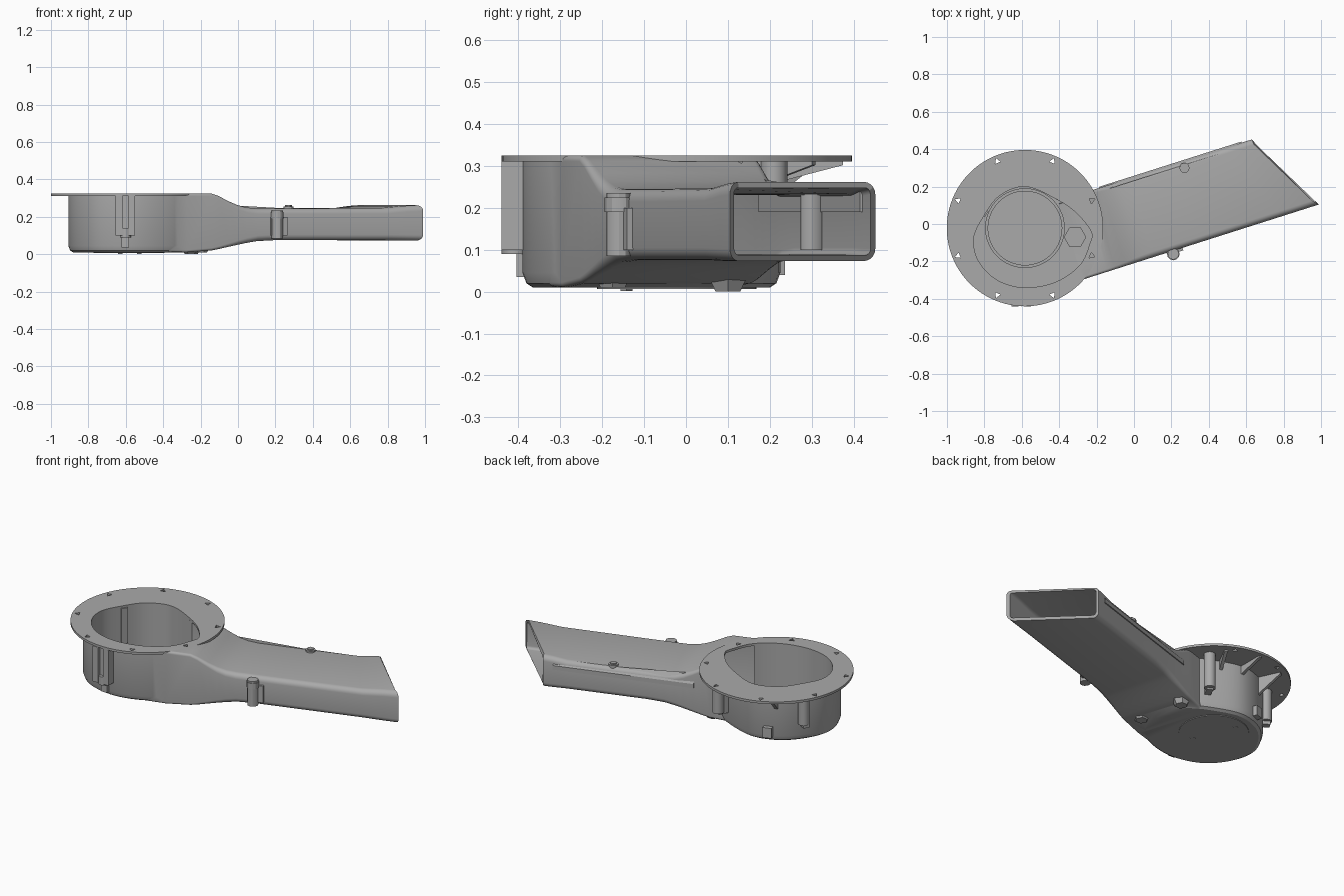
import bpy, math
from mathutils import Vector

if "Cube" in bpy.data.objects:
    bpy.data.objects.remove(bpy.data.objects["Cube"])

gray = bpy.data.materials.new("plain_gray")
gray.use_nodes = True
gray.diffuse_color = (0.4, 0.4, 0.4, 1)
gray.node_tree.nodes["Principled BSDF"].inputs["Base Color"].default_value = (0.4, 0.4, 0.4, 1)

CX, CY, FLANGE_R, TOP = -0.583, -0.022, 0.418, 0.325
ANGLE = math.atan2(0.303, 0.953)


def build(name, solids):
    """Mesh object from solids, each a list of equal-length vertex loops."""
    verts, faces = [], []
    for loops in solids:
        base, n = len(verts), len(loops[0])
        verts += [p for loop in loops for p in loop]
        for k in range(len(loops) - 1):
            a, b = base + k * n, base + (k + 1) * n
            faces += [(a + i, a + (i + 1) % n, b + (i + 1) % n, b + i) for i in range(n)]
        faces += [tuple(range(base + n - 1, base - 1, -1)),
                  tuple(range(base + n * (len(loops) - 1), base + n * len(loops)))]
    me = bpy.data.meshes.new(name)
    me.from_pydata(verts, [], faces)
    me.materials.append(gray)
    ob = bpy.data.objects.new(name, me)
    bpy.context.collection.objects.link(ob)
    return ob


def ring(x, y, r, z, n=64, turn=0.0):
    return [(x + r * math.cos(turn + math.tau * i / n),
             y + r * math.sin(turn + math.tau * i / n), z) for i in range(n)]


def prism(x, y, r, z0, z1, n=64, turn=0.0, top_r=None):
    return [ring(x, y, r, z0, n, turn), ring(x, y, top_r or r, z1, n, turn)]


def block(x, y, sx, sy, z0, z1, turn=0.0):
    c, s = math.cos(turn), math.sin(turn)
    corners = [(-sx, -sy), (sx, -sy), (sx, sy), (-sx, sy)]
    return [[(x + a * c - b * s, y + a * s + b * c, z) for a, b in corners] for z in (z0, z1)]


def spline(points, steps=6):
    """Closed smooth curve through the points."""
    p, out = [Vector(q) for q in points], []
    for i in range(len(p)):
        a, b, c, d = (p[(i + k - 1) % len(p)] for k in range(4))
        for j in range(steps):
            t = j / steps
            out.append(0.5 * (2 * b + (c - a) * t + (2 * a - 5 * b + 4 * c - d) * t ** 2
                              + (3 * b - a - 3 * c + d) * t ** 3))
    return out


def level(curve, z, scale=1.0):
    mid = Vector((CX, -0.08))
    return [(*(mid + (q - mid) * scale), z) for q in curve]


def to_world(u, v, z):
    c, s = math.cos(ANGLE), math.sin(ANGLE)
    return (u * c - v * s, u * s + v * c, z)


def duct(stations, inset=0.0):
    """Rounded rectangular sections running to a curved, slanted mouth."""
    loops = []
    for u, z0, z1, r in stations:
        lo, hi, z0, z1 = -0.2 + inset, 0.24 - inset, z0 + inset, z1 - inset
        r = max(r - inset, 0.008)
        loop = []
        for k, (v, z) in enumerate([(hi - r, z1 - r), (lo + r, z1 - r), (lo + r, z0 + r), (hi - r, z0 + r)]):
            for j in range(6):
                a = math.pi / 2 * (k + j / 5)
                vv, zz = v + r * math.cos(a), z + r * math.sin(a)
                s = (vv + 0.2) / 0.44
                end = 0.975 - 0.238 * s - 0.2 * s * (1 - s)
                uu = u if u <= 0.3 else 0.3 + (u - 0.3) * (end - 0.3)
                loop.append(to_world(uu, vv, zz))
        loops.append(loop)
    return loops


def boolean(ob, other, operation):
    mod = ob.modifiers.new("cut", 'BOOLEAN')
    mod.operation, mod.solver, mod.object = operation, 'EXACT', other
    bpy.context.view_layer.objects.active = ob
    bpy.ops.object.modifier_apply(modifier=mod.name)
    bpy.data.objects.remove(other)


# Scroll-shaped cup outlines
outer = spline([(-.59, -.39), (-.42, -.36), (-.27, -.27), (-.21, -.12), (-.21, 0), (-.28, .1), (-.4, .17),
                (-.58, .225), (-.74, .18), (-.85, .07), (-.907, -.07), (-.87, -.22), (-.76, -.34)])
inner = spline([(-.585, -.34), (-.42, -.31), (-.29, -.22), (-.235, -.1), (-.23, -.04), (-.31, .06), (-.42, .135),
                (-.58, .2), (-.72, .15), (-.81, .03), (-.857, -.08), (-.83, -.2), (-.73, -.3)])

# Duct stations: distance along, bottom, top, corner radius (past 0.3 it is a fraction to the mouth)
shape = [(-.35, .01, TOP, .012), (-.21, .02, TOP, .014), (-.17, .027, .312, .016), (-.11, .04, .283, .02),
         (-.06, .05, .263, .025), (-.01, .06, .25, .028), (.05, .07, .245, .03), (.15, .075, .245, .03),
         (.3, .075, .245, .03), (1.0, .075, .247, .03), (1.18, .073, .258, .03), (1.3, .073, .262, .03)]

# Housing: cup, duct and flange fused, then hollowed
housing = build("blower_housing", [[level(outer, .01, .92), level(outer, .02, .97),
                                    level(outer, .045), level(outer, .318)]])
boolean(housing, build("duct_outer", [duct([(-.45, .012, TOP, .012)] + shape)]), 'UNION')
boolean(housing, build("flange", [prism(CX, CY, FLANGE_R, .311, TOP, 96)]), 'UNION')
boolean(housing, build("cup_cutter", [[level(inner, .03), level(inner, .4)]]), 'DIFFERENCE')
boolean(housing, build("duct_cutter", [duct(shape + [(1.4, .073, .262, .03)], .014)]), 'DIFFERENCE')

# Flange screw holes
holes = []
for i in range(8):
    a = math.tau * (i + .5) / 8
    holes.append(prism(CX + .387 * math.cos(a), CY + .387 * math.sin(a), .018, .28, .4, 3, a))
boolean(housing, build("hole_cutter", holes), 'DIFFERENCE')

# Trim the mouth where the curved end leaves the duct
parts = [housing]


# Motor seat on the cup floor, with a rim, a hub and screw pads
def tube(x, y, r0, r1, z0, z1, n=64):
    return [ring(x, y, r, z, n) for r, z in ((r0, z0), (r1, z0), (r1, z1), (r0, z1), (r0, z0))]


parts.append(build("motor_seat", [prism(CX, CY, .2, .02, .036)]))
parts.append(build("motor_rim", [tube(CX, CY, .197, .213, .02, .055)]))
parts.append(build("motor_hub", [prism(CX, CY, .05, .03, .041, 6)]
                   + [prism(CX + s * .05, CY - s * .12, .015, .03, .042, 5) for s in (-1, 1)]))
parts.append(build("floor_screw_boss", [prism(-.315, -.07, .06, .02, .06, 6), prism(-.315, -.07, .035, .05, .064, 3)]))

# Underside cover plate and hexagonal feet
parts.append(build("bottom_cover", [prism(CX, CY, .19, .006, .015)]))
parts.append(build("bottom_screws", [prism(CX + s * .05, CY - s * .12, .016, .002, .015, 3) for s in (-1, 1)]))
parts.append(build("hex_feet", [prism(-.25, .1, .034, 0, .03, 6, 0, .05), prism(-.2, -.175, .034, .01, .04, 6, 0, .05)]))

# Screw towers and ribs below the flange
parts.append(build("front_tower", [block(-.636, -.405, .018, .035, .1, .312), block(-.568, -.405, .018, .035, .1, .312),
                                   block(-.602, -.39, .045, .03, .1, .312), prism(-.602, -.41, .03, .09, .14, 16),
                                   block(-.602, -.385, .02, .02, .035, .1)]))
parts.append(build("rear_towers", [prism(-.36, .21, .032, .1, .312, 16), block(-.38, .17, .018, .05, .09, .312, -.45),
                                   prism(-.85, .1, .032, .12, .312, 16), block(-.83, .08, .05, .018, .1, .312, -.55)]))
parts.append(build("rear_clip", [block(-.69, .21, .025, .02, .04, .1, .3)]))


def gusset(x, y, angle, reach, drop, half=.009):
    """Triangular web between the cup wall and the flange."""
    d = Vector((math.cos(angle), math.sin(angle)))
    n = Vector((-d.y, d.x)) * half
    o = Vector((x, y))
    return [[(*(o + s * n), .314 - drop), (*(o + s * n + d * reach), .302), (*(o + s * n + d * reach), .314),
             (*(o + s * n), .314)] for s in (-1, 1)]


parts.append(build("flange_gussets", [gusset(-.58, .21, math.pi / 2, .165, .055), gusset(-.72, .17, 2.0, .15, .12),
                                      gusset(-.46, .18, 1.1, .14, .06)]))

# Side clips and the sloped rib along the rear of the duct
parts.append(build("front_duct_clip", [prism(.21, -.16, .03, .085, .235, 12), block(.215, -.135, .045, .02, .1, .2, ANGLE),
                                       prism(.21, -.16, .034, .19, .225, 12)]))
parts.append(build("rear_duct_clip", [prism(.27, .3, .027, .1, .255, 12), prism(.27, .3, .018, .25, .262, 6)]))
parts.append(build("rear_duct_rib", [[[to_world(u, v, z) for v, z in ((.22, .19), (.246, .19), (.246, .215), (.22, h))]
                                      for u, h in ((-.12, .27), (.3, .247), (.68, .244))]]))

for ob in parts:
    bpy.ops.object.select_all(action='DESELECT')
    ob.select_set(True)
    bpy.context.view_layer.objects.active = ob
    bpy.ops.object.mode_set(mode='EDIT')
    bpy.ops.mesh.select_all(action='SELECT')
    bpy.ops.mesh.normals_make_consistent(inside=False)
    bpy.ops.object.mode_set(mode='OBJECT')
    bpy.ops.object.shade_smooth_by_angle(angle=math.radians(30))
